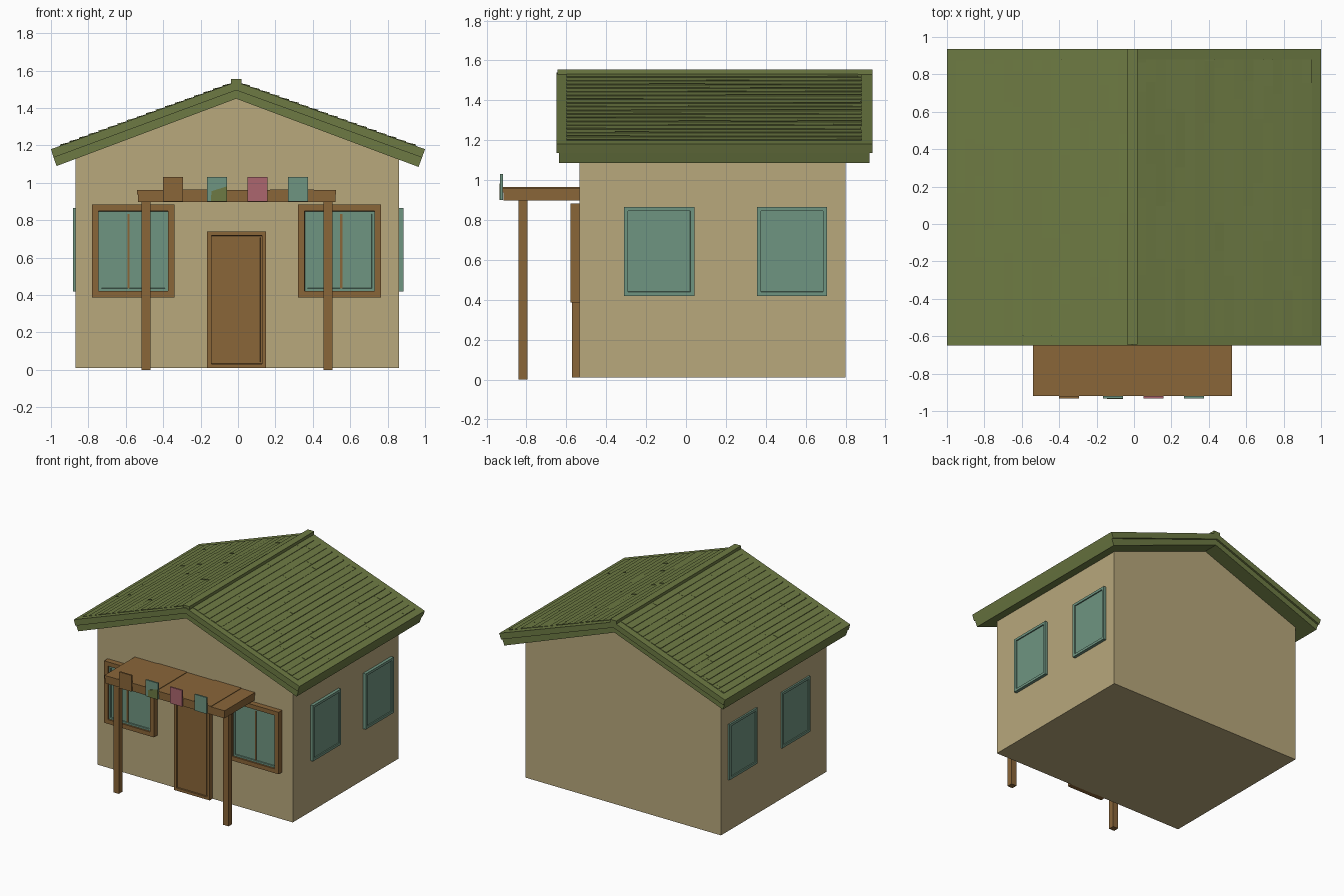
import bpy, bmesh, math, random
from mathutils import Vector, Matrix

if "Cube" in bpy.data.objects:
    bpy.data.objects.remove(bpy.data.objects["Cube"])

random.seed(4)


def mat(name, r, g, b):
    m = bpy.data.materials.new(name)
    m.diffuse_color = [((c / 255 + 0.055) / 1.055) ** 2.4 for c in (r, g, b)] + [1]
    m.use_nodes = True
    m.node_tree.nodes["Principled BSDF"].inputs["Base Color"].default_value = m.diffuse_color
    return m


WALL = mat("sand_wall", 184, 168, 124)
ROOF = mat("olive_roof", 109, 122, 67)
WOOD = mat("brown_wood", 138, 102, 57)
TEAL = mat("teal_glass", 111, 149, 129)
PINK = mat("pink_cloth", 172, 102, 110)


def finish(name, bm, *mats):
    bmesh.ops.recalc_face_normals(bm, faces=bm.faces)
    me = bpy.data.meshes.new(name)
    bm.to_mesh(me)
    bm.free()
    for m in mats:
        me.materials.append(m)
    ob = bpy.data.objects.new(name, me)
    bpy.context.collection.objects.link(ob)
    return ob


def add_prism(bm, pts, y0, y1):
    """Extrude an (x, z) outline from y0 to y1."""
    f = bm.faces.new([bm.verts.new((x, y0, z)) for x, z in pts])
    ext = bmesh.ops.extrude_face_region(bm, geom=[f])["geom"]
    verts = [v for v in ext if isinstance(v, bmesh.types.BMVert)]
    bmesh.ops.translate(bm, verts=verts, vec=(0, y1 - y0, 0))


def prism(name, pts, y0, y1, m):
    bm = bmesh.new()
    add_prism(bm, pts, y0, y1)
    return finish(name, bm, m)


def box(name, x0, x1, y0, y1, z0, z1, m):
    return prism(name, [(x0, z0), (x1, z0), (x1, z1), (x0, z1)], y0, y1, m)


def panel(name, lo, hi, normal, steps, mats):
    """Box whose outer face is stepped inwards; steps = (rim width, depth, material)."""
    bm = bmesh.new()
    size = [b - a for a, b in zip(lo, hi)]
    mid = [(a + b) / 2 for a, b in zip(lo, hi)]
    bmesh.ops.create_cube(bm, size=1, matrix=Matrix.Translation(mid) @ Matrix.Diagonal((*size, 1)))
    bm.normal_update()
    face = max(bm.faces, key=lambda f: f.normal.dot(Vector(normal)))
    for width, depth, index in steps:
        bmesh.ops.inset_region(bm, faces=[face], thickness=width, use_even_offset=True)
        bmesh.ops.inset_region(bm, faces=[face], thickness=0.001, depth=-depth, use_even_offset=True)
        face.material_index = index
    return finish(name, bm, *mats)


# House body with gables
prism("house_walls", [(-0.87, 0.01), (0.86, 0.01), (0.86, 1.13), (-0.01, 1.455), (-0.87, 1.13)],
      -0.535, 0.80, WALL)

# Roof: lower and upper layers of a bent slab
CX = -0.01
prism("roof_lower_layer", [(-0.97, 1.09), (CX, 1.45), (0.965, 1.085), (0.984, 1.135),
                           (CX, 1.50), (-0.986, 1.135)], -0.638, 0.92, ROOF)
prism("roof_upper_layer", [(-0.986, 1.135), (CX, 1.495), (0.984, 1.135), (1.0, 1.18),
                           (CX, 1.54), (-1.0, 1.18)], -0.65, 0.935, ROOF)
box("ridge_cap", -0.037, 0.02, -0.645, 0.935, 1.515, 1.555, ROOF)

# Shingle courses: wedge strips of random length on both slopes
COURSES = 18
for side, label in ((-1, "left"), (1, "right")):
    bm = bmesh.new()
    end = Vector((side * 1.0, 1.18))
    top = Vector((CX, 1.54))
    up = Vector((side * 0.34, 0.94))
    for i in range(COURSES):
        a = top.lerp(end, 0.02 + 0.93 * i / COURSES)
        b = top.lerp(end, 0.02 + 0.93 * (i + 1) / COURSES)
        y = -0.60
        while y < 0.875:
            y2 = min(y + random.uniform(0.15, 0.45), 0.88)
            h = random.uniform(0.004, 0.008)
            add_prism(bm, [a - up * 0.005, b - up * 0.005, b + up * h, a + up * 0.001], y, y2)
            y = y2
    finish(label + "_shingles", bm, ROOF)

# Porch canopy: beam layer, planks and posts
box("canopy_beams", -0.535, 0.52, -0.915, -0.53, 0.897, 0.937, WOOD)
edges = [-0.54, -0.33, -0.075, 0.17, 0.405, 0.525]
for i, (a, b) in enumerate(zip(edges, edges[1:])):
    box("canopy_plank_%d" % (i + 1), a, b, -0.92, -0.53, 0.937, 0.961 + 0.004 * (i % 2), WOOD)
for label, x in (("left", -0.515), ("right", 0.457)):
    box(label + "_porch_post", x, x + 0.047, -0.84, -0.795, 0.0, 0.90, WOOD)

# Bunting squares along the canopy edge
for i, (x, m) in enumerate(((-0.40, WOOD), (-0.165, TEAL), (0.05, PINK), (0.268, TEAL))):
    box("flag_%d" % (i + 1), x, x + 0.107, -0.932, -0.919, 0.90, 1.03, m)
prism("flag_patch", [(-0.145, 0.90), (-0.058, 0.90), (-0.058, 0.982), (-0.142, 0.955)],
      -0.935, -0.931, ROOF)

# Door
panel("front_door", (-0.165, -0.572, 0.01), (0.15, -0.53, 0.74), (0, -1, 0),
      [(0.022, 0.012, 0), (0.008, -0.006, 0)], [WOOD])

# Front windows with wooden frames and a thin centre bar
for label, x0, x1, bar in (("left", -0.78, -0.34, -0.585), ("right", 0.322, 0.765, 0.552)):
    panel(label + "_front_window", (x0, -0.58, 0.387), (x1, -0.53, 0.883), (0, -1, 0),
          [(0.034, 0.012, 1), (0.014, 0.008, 1)], [WOOD, TEAL])
    box(label + "_window_bar", bar - 0.006, bar + 0.006, -0.567, -0.556, 0.435, 0.835, WOOD)

# Side windows, two on each wall
for label, lo, hi, n in (("left", -0.883, -0.86, -1), ("right", 0.85, 0.884, 1)):
    for pos, y0, y1 in (("front", -0.312, 0.042), ("rear", 0.355, 0.708)):
        panel("%s_%s_side_window" % (label, pos), (lo, y0, 0.42), (hi, y1, 0.865), (n, 0, 0),
              [(0.02, 0.008, 0)], [TEAL])
